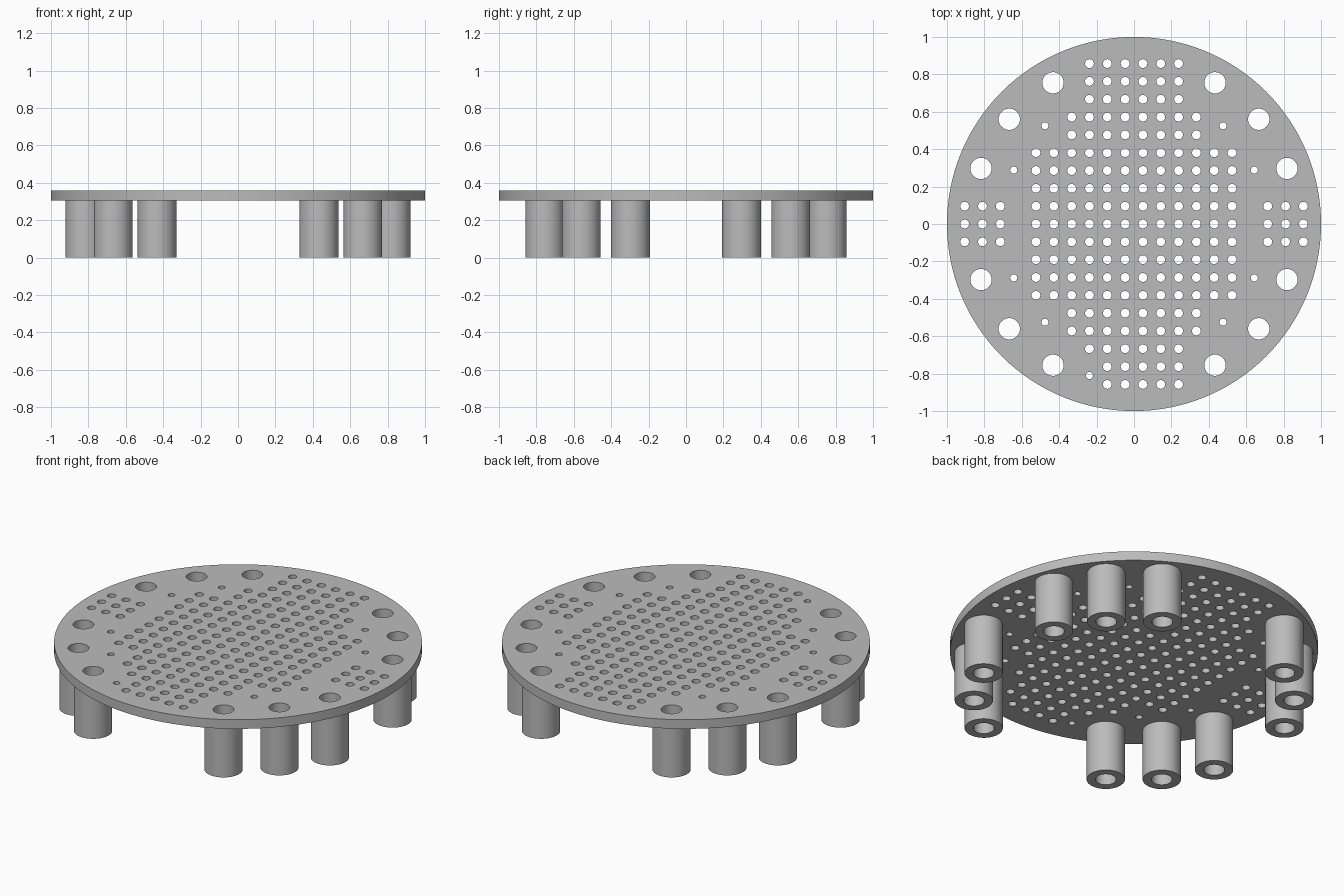
import bpy, bmesh, math

if "Cube" in bpy.data.objects:
    bpy.data.objects.remove(bpy.data.objects["Cube"], do_unlink=True)

grey = bpy.data.materials.new("plain_grey")
grey.use_nodes = True
COLOUR = (0.5, 0.5, 0.5, 1)
grey.diffuse_color = COLOUR
grey.node_tree.nodes["Principled BSDF"].inputs["Base Color"].default_value = COLOUR

PITCH = 0.0953          # spacing of the hole grid
PLATE_Z, TOP_Z = 0.305, 0.36
BORE, POST = 0.057, 0.104


def extruded(name, circles, z0, z1):
    """Solid between z0 and z1 from circles (x, y, radius, sides); inner ones are holes."""
    curve = bpy.data.curves.new(name + "_profile", "CURVE")
    curve.dimensions = "2D"
    curve.fill_mode = "BOTH"
    curve.extrude = (z1 - z0) / 2
    for x, y, r, sides in circles:
        spline = curve.splines.new("POLY")
        spline.points.add(sides - 1)
        spline.use_cyclic_u = True
        for i, p in enumerate(spline.points):
            a = math.tau * i / sides
            p.co = (x + r * math.cos(a), y + r * math.sin(a), 0, 1)
    helper = bpy.data.objects.new(name + "_profile", curve)
    bpy.context.collection.objects.link(helper)
    deps = bpy.context.evaluated_depsgraph_get()
    mesh = bpy.data.meshes.new_from_object(helper.evaluated_get(deps))
    bpy.data.objects.remove(helper, do_unlink=True)

    # weld the caps to the walls
    bm = bmesh.new()
    bm.from_mesh(mesh)
    bmesh.ops.remove_doubles(bm, verts=bm.verts, dist=0.00005)
    bmesh.ops.recalc_face_normals(bm, faces=bm.faces)
    bmesh.ops.translate(bm, verts=bm.verts, vec=(0, 0, (z0 + z1) / 2))
    bm.to_mesh(mesh)
    bm.free()
    mesh.materials.clear()
    mesh.materials.append(grey)

    obj = bpy.data.objects.new(name, mesh)
    bpy.context.collection.objects.link(obj)
    bpy.ops.object.select_all(action="DESELECT")
    obj.select_set(True)
    bpy.context.view_layer.objects.active = obj
    bpy.ops.object.shade_smooth_by_angle(angle=math.radians(35))
    return obj


def mirrored(points):
    return [(sx * x, sy * y) for x, y in points for sx in (1, -1) for sy in (1, -1)]


posts = mirrored([(0.433, 0.755), (0.667, 0.56), (0.818, 0.297)])

# Central grid: rows get shorter towards the front and back
grid = []
for row in range(-9, 10):
    half = 6 if abs(row) <= 4 else 4 if abs(row) <= 6 else 3
    for col in range(-half, half):
        if abs(row) <= 4 or col not in (-5, 4):
            # one corner position is replaced by a single marker hole
            if not (row <= -8 and col == -3):
                grid.append(((col + 0.5) * PITCH, row * PITCH))

# Three by three groups at the sides
for side in (-1, 1):
    for col in range(3):
        for row in (-1, 0, 1):
            grid.append((side * (0.715 + col * PITCH), row * PITCH))

small = mirrored([(0.476, 0.525), (0.643, 0.288)]) + [(-2.5 * PITCH, -8.5 * PITCH)]

# Plate
circles = [(0, 0, 1, 128)]
circles += [(x, y, BORE, 32) for x, y in posts]
circles += [(x, y, 0.0235, 24) for x, y in grid]
circles += [(x, y, 0.019, 20) for x, y in small]
extruded("perforated_plate", circles, PLATE_Z, TOP_Z)

# Hollow legs under the large holes
for i, (x, y) in enumerate(posts):
    extruded(f"hollow_leg_{i + 1}", [(x, y, POST, 48), (x, y, BORE, 32)], 0, PLATE_Z)
